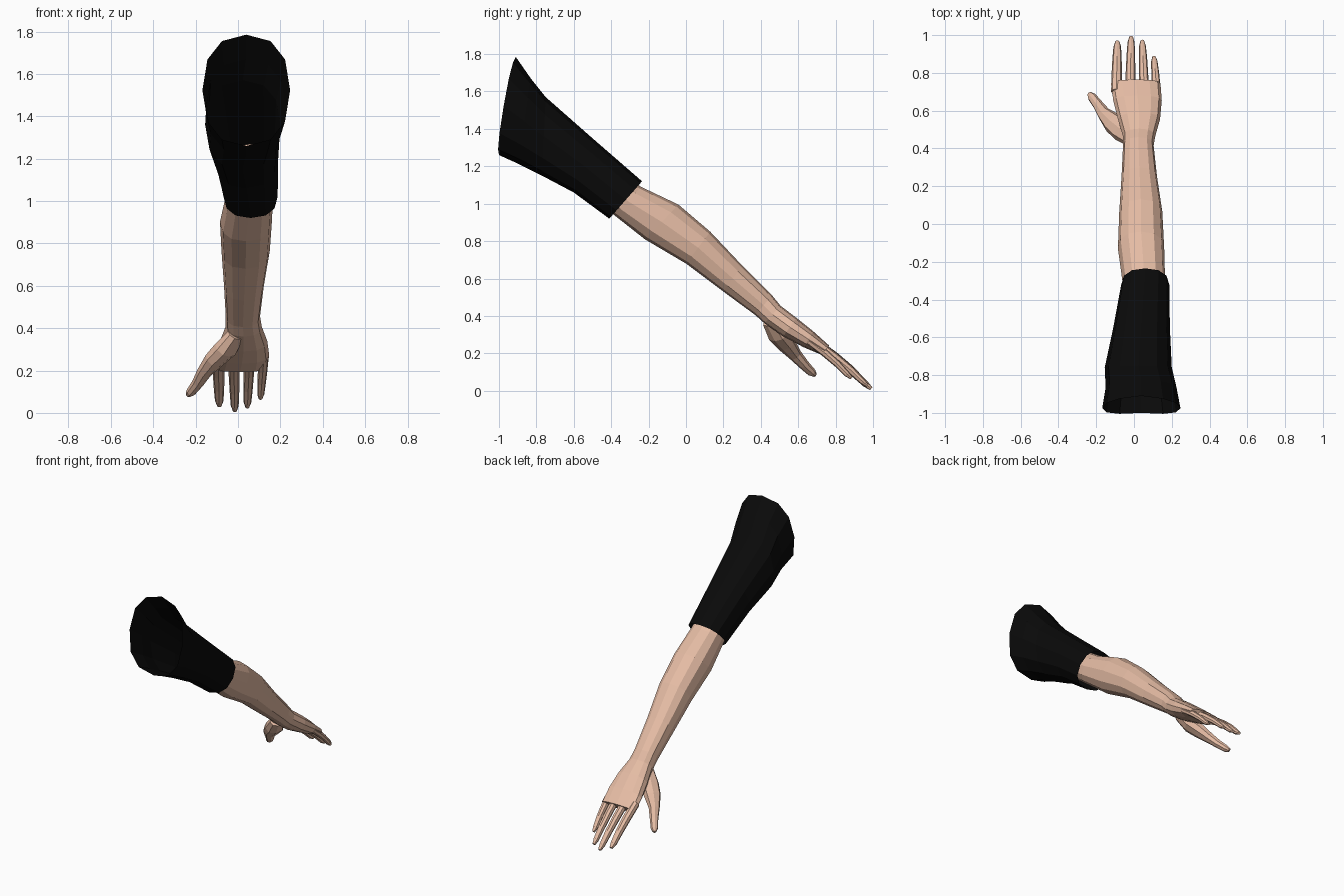
import bpy, bmesh, math
from mathutils import Vector

if "Cube" in bpy.data.objects:
    bpy.data.objects.remove(bpy.data.objects["Cube"])


def material(name, rgb):
    m = bpy.data.materials.new(name)
    m.diffuse_color = (*rgb, 1)
    m.use_nodes = True
    m.node_tree.nodes["Principled BSDF"].inputs["Base Color"].default_value = m.diffuse_color
    return m


SKIN = material("skin", (0.78, 0.50, 0.37))
BLACK = material("black cloth", (0.003, 0.003, 0.003))


def loft(name, rings, sides, mat, caps=True, power=0.85):
    """rings: (centre, half-width vector, half-height vector)"""
    bm = bmesh.new()
    loops = []
    for c, u, v in rings:
        loop = []
        for i in range(sides):
            a = 2 * math.pi * i / sides
            ca, sa = math.cos(a), math.sin(a)
            ca = math.copysign(abs(ca) ** power, ca)
            sa = math.copysign(abs(sa) ** power, sa)
            loop.append(bm.verts.new(c + u * ca + v * sa))
        loops.append(loop)
    for a, b in zip(loops, loops[1:]):
        for i in range(sides):
            j = (i + 1) % sides
            bm.faces.new((a[i], a[j], b[j], b[i]))
    if caps:
        bm.faces.new(loops[0])
        bm.faces.new(loops[-1])
    bmesh.ops.recalc_face_normals(bm, faces=bm.faces)
    me = bpy.data.meshes.new(name)
    bm.to_mesh(me)
    bm.free()
    me.materials.append(mat)
    ob = bpy.data.objects.new(name, me)
    bpy.context.collection.objects.link(ob)
    return ob


def section(ty, tz, by, bz, x0, x1):
    """Ring from its top and bottom points in side view and its x limits"""
    top, bot = Vector((0, ty, tz)), Vector((0, by, bz))
    c = (top + bot) / 2 + Vector(((x0 + x1) / 2, 0, 0))
    return c, Vector(((x1 - x0) / 2, 0, 0)), (top - bot) / 2


def digit(name, path, side):
    """Tapered finger along (x, y, z, half width, half thickness) points"""
    pts = [Vector(p[:3]) for p in path]
    rings = []
    for i, p in enumerate(path):
        d = (pts[min(i + 1, len(pts) - 1)] - pts[max(i - 1, 0)]).normalized()
        u = (side - d * side.dot(d)).normalized()
        rings.append((pts[i], u * p[3], u.cross(d) * p[4]))
    return loft(name, rings, 8, SKIN)


# Sleeve, an open tube
sleeve = [
    (-0.91, 1.785, -1.00, 1.26, -0.168, 0.246),
    (-0.83, 1.67, -0.90, 1.215, -0.150, 0.225),
    (-0.75, 1.57, -0.77, 1.15, -0.155, 0.200),
    (-0.50, 1.35, -0.60, 1.06, -0.110, 0.190),
    (-0.235, 1.12, -0.41, 0.92, -0.068, 0.187),
]
sl = loft("sleeve", [section(*s) for s in sleeve], 12, BLACK, caps=False)
# Bow the shoulder opening slightly backwards at mid height
for i in range(12):
    sl.data.vertices[i].co.y -= 0.02 * abs(math.cos(2 * math.pi * i / 12))

# Forearm, wrist and palm
arm = [
    (-0.50, 1.27, -0.60, 1.11, -0.040, 0.165),
    (-0.24, 1.09, -0.385, 0.94, -0.060, 0.165),
    (-0.04, 0.995, -0.22, 0.81, -0.085, 0.160),
    (0.13, 0.85, 0.00, 0.68, -0.078, 0.150),
    (0.30, 0.67, 0.20, 0.53, -0.066, 0.122),
    (0.46, 0.51, 0.37, 0.405, -0.058, 0.104),
    (0.505, 0.455, 0.42, 0.36, -0.058, 0.112),
    (0.59, 0.39, 0.52, 0.29, -0.085, 0.138),
    (0.68, 0.318, 0.63, 0.232, -0.110, 0.147),
    (0.765, 0.242, 0.725, 0.192, -0.122, 0.140),
]
loft("forearm_and_palm", [section(*s) for s in arm], 12, SKIN)

# Four fingers: base x, tip x, base y, base z, tip y, tip z, half width
fingers = {
    "index_finger": (-0.093, -0.088, 0.70, 0.250, 0.965, 0.035, 0.028),
    "middle_finger": (-0.020, -0.015, 0.70, 0.252, 0.990, 0.011, 0.026),
    "ring_finger": (0.054, 0.044, 0.70, 0.250, 0.970, 0.028, 0.025),
    "little_finger": (0.122, 0.106, 0.66, 0.265, 0.885, 0.068, 0.023),
}
for name, (x0, x1, y0, z0, y1, z1, w) in fingers.items():
    path = []
    for t, s, bow in ((0, 1, 0), (0.35, 0.98, 0.006), (0.65, 0.88, 0.006),
                      (0.9, 0.72, 0), (1, 0.4, 0)):
        path.append((x0 + (x1 - x0) * t, y0 + (y1 - y0) * t + bow * 0.6,
                     z0 + (z1 - z0) * t + bow, w * s, w * s * 0.92))
    digit(name, path, Vector((1, 0, 0)))

# Thumb, splayed to the left and below the palm
digit("thumb", [
    (-0.010, 0.450, 0.370, 0.045, 0.035),
    (-0.060, 0.495, 0.300, 0.062, 0.048),
    (-0.110, 0.535, 0.250, 0.056, 0.042),
    (-0.160, 0.585, 0.190, 0.036, 0.032),
    (-0.190, 0.630, 0.140, 0.028, 0.026),
    (-0.222, 0.672, 0.098, 0.024, 0.021),
    (-0.236, 0.690, 0.084, 0.012, 0.012),
], Vector((0.6, 0.8, 0)))
